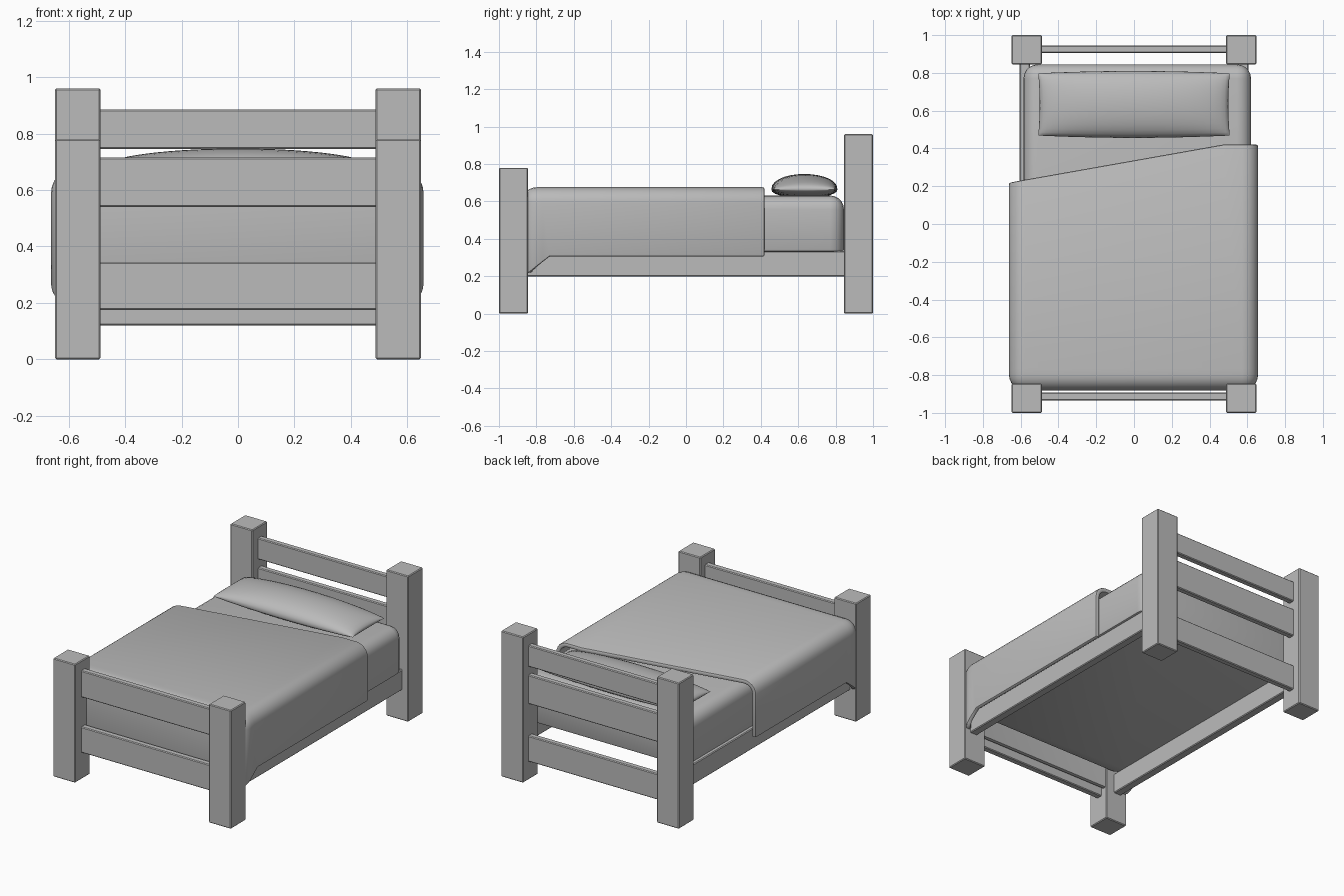
import bpy
import bmesh
from mathutils import Vector

if "Cube" in bpy.data.objects:
    bpy.data.objects.remove(bpy.data.objects["Cube"], do_unlink=True)

GREY = (0.5, 0.5, 0.5, 1.0)
mat = bpy.data.materials.new("plain_grey")
mat.use_nodes = True
mat.diffuse_color = GREY
mat.node_tree.nodes["Principled BSDF"].inputs["Base Color"].default_value = GREY


def box_mesh(lo, hi):
    """Box between two opposite corners."""
    bm = bmesh.new()
    bmesh.ops.create_cube(bm, size=1)
    lo, hi = Vector(lo), Vector(hi)
    for v in bm.verts:
        v.co = (lo + hi) / 2 + v.co * (hi - lo)
    return bm


def round_edges(bm, rule, radius, segments):
    edges = [e for e in bm.edges if rule(e)]
    bmesh.ops.bevel(bm, geom=edges, offset=radius, segments=segments,
                    profile=0.5, affect='EDGES')


def finish(name, bm, angle=0.6, thickness=0):
    """Turn the mesh into a shaded object, optionally as a cloth shell."""
    bmesh.ops.recalc_face_normals(bm, faces=bm.faces) if not thickness else None
    mesh = bpy.data.meshes.new(name)
    bm.to_mesh(mesh)
    bm.free()
    obj = bpy.data.objects.new(name, mesh)
    bpy.context.collection.objects.link(obj)
    mesh.materials.append(mat)
    bpy.ops.object.select_all(action='DESELECT')
    obj.select_set(True)
    bpy.context.view_layer.objects.active = obj
    if thickness:
        shell = obj.modifiers.new("shell", 'SOLIDIFY')
        shell.thickness = thickness
        shell.offset = -1
        soft = obj.modifiers.new("soft_hem", 'BEVEL')
        soft.width = 0.01
        soft.segments = 2
        soft.limit_method = 'ANGLE'
        soft.angle_limit = 1.0
        for m in ("shell", "soft_hem"):
            bpy.ops.object.modifier_apply(modifier=m)
    bpy.ops.object.shade_smooth_by_angle(angle=angle)
    return obj


def plank(name, lo, hi):
    bm = box_mesh(lo, hi)
    round_edges(bm, lambda e: True, 0.005, 1)
    finish(name, bm, 0.5)


# Posts and side rails, one pair per side
for side, s in (("left", 1), ("right", -1)):
    for end, y0, y1, top in (("foot", -1, -0.845, 0.78), ("head", 0.845, 1, 0.96)):
        xs = sorted((s * 0.487, s * 0.648))
        plank(f"{end}_post_{side}", (xs[0], y0, 0), (xs[1], y1, top))
    xs = sorted((s * 0.55, s * 0.605))
    plank(f"side_rail_{side}", (xs[0], -0.86, 0.2), (xs[1], 0.86, 0.335))

# Cross boards of the footboard and headboard
for name, y0, y1, z0, z1 in (
        ("foot_board_upper", -0.935, -0.893, 0.54, 0.715),
        ("foot_board_lower", -0.935, -0.893, 0.175, 0.345),
        ("head_board_upper", 0.905, 0.945, 0.745, 0.885),
        ("head_board_middle", 0.905, 0.945, 0.5, 0.69),
        ("head_board_lower", 0.905, 0.945, 0.12, 0.29)):
    plank(name, (-0.5, y0, z0), (0.5, y1, z1))

# Mattress with rounded corners
bm = box_mesh((-0.585, -0.83, 0.33), (0.62, 0.845, 0.632))
round_edges(bm, lambda e: max(v.co.z for v in e.verts) > 0.5, 0.075, 5)
round_edges(bm, lambda e: max(v.co.z for v in e.verts) < 0.34, 0.015, 2)
finish("mattress", bm)

# Blanket: rounded cover, open below and at the slanted head edge
bm = box_mesh((-0.662, -0.882, 0.22), (0.657, 0.42, 0.676))


def cover_edge(e):
    a, b = (v.co for v in e.verts)
    mid = (a + b) / 2
    return mid.z > 0.3 and mid.y < 0.4


round_edges(bm, cover_edge, 0.085, 6)
bmesh.ops.recalc_face_normals(bm, faces=bm.faces)
bm.normal_update()
open_faces = [f for f in bm.faces if f.normal.z < -0.99 or f.normal.y > 0.99]
bmesh.ops.delete(bm, geom=open_faces, context='FACES')


def cut(point, normal, trim=False):
    bmesh.ops.bisect_plane(bm, geom=bm.verts[:] + bm.edges[:] + bm.faces[:],
                           plane_co=point, plane_no=normal, clear_outer=trim)


cut((0.47, 0.42, 0), (-0.2, 1.13, 0), True)
for y in (-0.73, -0.765):
    cut((0, y, 0), (0, 1, 0))
# Hem is short along the sides and drops at the foot
for v in bm.verts:
    if v.co.z < 0.23:
        t = min(max((-0.73 - v.co.y) / 0.11, 0), 1)
        v.co.z = 0.305 - 0.085 * t
finish("blanket", bm, 0.7, thickness=0.03)

# Pillow: two domed grids joined along the seam
bm = bmesh.new()
for height in (0.083, -0.045):
    new = bmesh.ops.create_grid(bm, x_segments=24, y_segments=14, size=1)["verts"]
    for v in new:
        u, w = v.co.x, v.co.y
        # Pack grid lines toward the seam for a round edge
        u, w = u * (1.5 - 0.5 * u * u), w * (1.5 - 0.5 * w * w)
        dome = (max(0, 1 - u * u) ** 0.45) * (max(0, 1 - w * w) ** 0.45)
        v.co = (0.507 * u * (1 - 0.015 * (1 - w * w)),
                0.633 + 0.177 * w * (1 - 0.07 * u * u),
                0.664 + height * dome)
bmesh.ops.remove_doubles(bm, verts=bm.verts, dist=0.0005)
finish("pillow", bm, 1.2)
